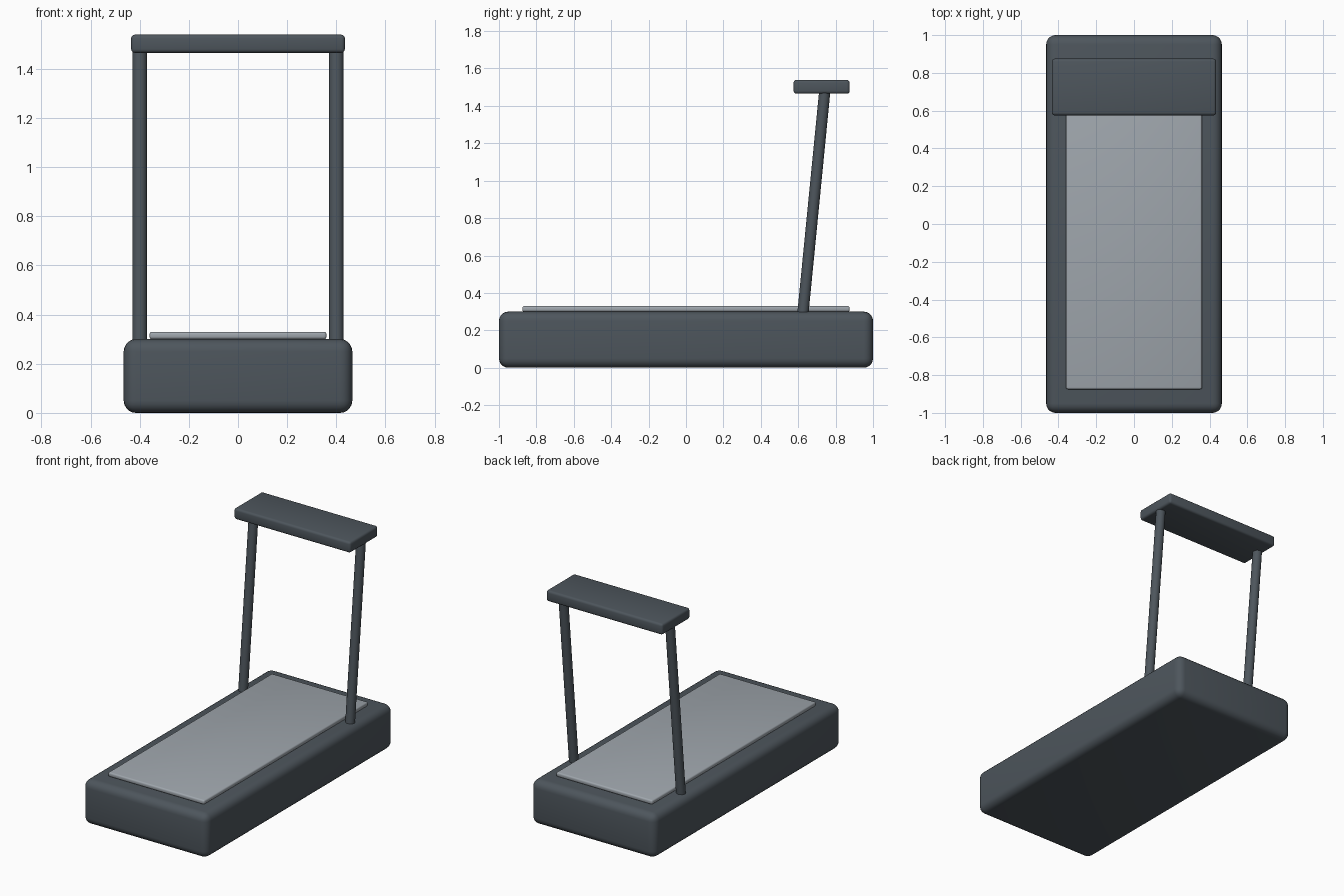
import bpy
import math
from mathutils import Vector

if "Cube" in bpy.data.objects:
    bpy.data.objects.remove(bpy.data.objects["Cube"], do_unlink=True)


def make_material(name, rgb):
    mat = bpy.data.materials.new(name)
    mat.use_nodes = True
    color = (*rgb, 1)
    mat.diffuse_color = color
    mat.node_tree.nodes["Principled BSDF"].inputs["Base Color"].default_value = color
    return mat


def finish(obj, name, mat):
    obj.name = name
    obj.data.materials.append(mat)
    bpy.ops.object.shade_smooth_by_angle(angle=math.radians(35))


def rounded_box(name, center, size, bevel, segments, mat):
    bpy.ops.mesh.primitive_cube_add(size=1, location=center)
    obj = bpy.context.object
    obj.scale = size
    bpy.ops.object.transform_apply(location=False, rotation=False, scale=True)
    mod = obj.modifiers.new("Rounded edges", "BEVEL")
    mod.width = bevel
    mod.segments = segments
    bpy.ops.object.modifier_apply(modifier=mod.name)
    finish(obj, name, mat)


def post(name, start, end, radius, mat):
    start, end = Vector(start), Vector(end)
    axis = end - start
    bpy.ops.mesh.primitive_cylinder_add(
        vertices=24, radius=radius, depth=axis.length, location=(start + end) / 2)
    obj = bpy.context.object
    obj.rotation_euler = axis.to_track_quat("Z", "Y").to_euler()
    finish(obj, name, mat)


frame_gray = make_material("dark slate gray", (0.075, 0.092, 0.108))
belt_gray = make_material("light gray", (0.35, 0.385, 0.42))

# Deck and running belt
rounded_box("deck", (0, 0, 0.15), (0.93, 2, 0.3), 0.05, 5, frame_gray)
rounded_box("running_belt", (0, 0, 0.315), (0.72, 1.75, 0.03), 0.01, 3, belt_gray)

# Leaning uprights
for side, x in (("left", 0.4), ("right", -0.4)):
    post(side + "_upright", (x, 0.623, 0.27), (x, 0.742, 1.48), 0.03, frame_gray)

# Console shelf
rounded_box("console", (0, 0.725, 1.502), (0.87, 0.3, 0.074), 0.015, 3, frame_gray)
